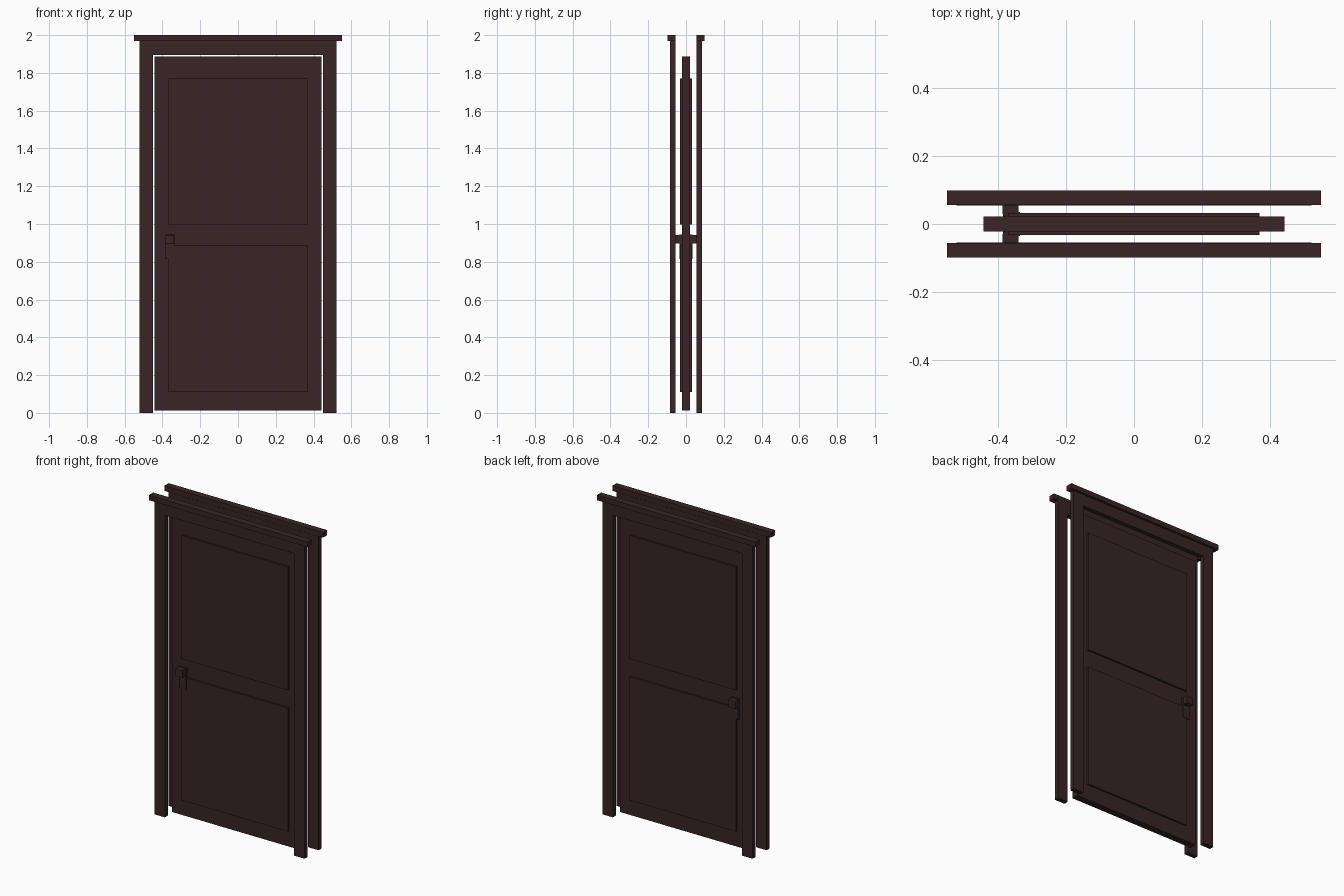
import bpy

cube = bpy.data.objects.get("Cube")
if cube:
    bpy.data.objects.remove(cube, do_unlink=True)

wood = bpy.data.materials.new("dark brown wood")
wood.use_nodes = True
colour = (0.04, 0.018, 0.019, 1)
wood.diffuse_color = colour
wood.node_tree.nodes["Principled BSDF"].inputs["Base Color"].default_value = colour


def box(name, x, y, z):
    """Box spanning the given (low, high) range on each axis."""
    spans = [sorted(span) for span in (x, y, z)]
    bpy.ops.mesh.primitive_cube_add(size=1, location=[sum(s) / 2 for s in spans])
    obj = bpy.context.object
    obj.name = name
    obj.scale = [s[1] - s[0] for s in spans]
    bpy.ops.object.transform_apply(location=False, rotation=False, scale=True)
    obj.data.materials.append(wood)
    return obj


# Door leaf with two raised panels running through it
box("door_leaf", (-0.442, 0.442), (-0.022, 0.022), (0.012, 1.887))
for name, z in (("lower_panel", (0.11, 0.885)), ("upper_panel", (0.997, 1.77))):
    box(name, (-0.369, 0.369), (-0.033, 0.033), z)

# Casing, lock plate and knob on each face
for face, s in (("front", -1), ("back", 1)):
    depth = (s * 0.055, s * 0.084)
    for side, d in (("right", -1), ("left", 1)):
        box(f"{face}_{side}_casing", (d * 0.449, d * 0.521), depth, (0, 1.968))
    box(f"{face}_header", (-0.449, 0.449), depth, (1.895, 1.968))
    box(f"{face}_cap", (-0.55, 0.55), (s * 0.056, s * 0.098), (1.968, 2))
    box(f"{face}_lock_plate", (-0.385, -0.335), (s * 0.022, s * 0.035), (0.815, 0.945))
    box(f"{face}_knob", (-0.386, -0.34), (s * 0.03, s * 0.066), (0.896, 0.942))
